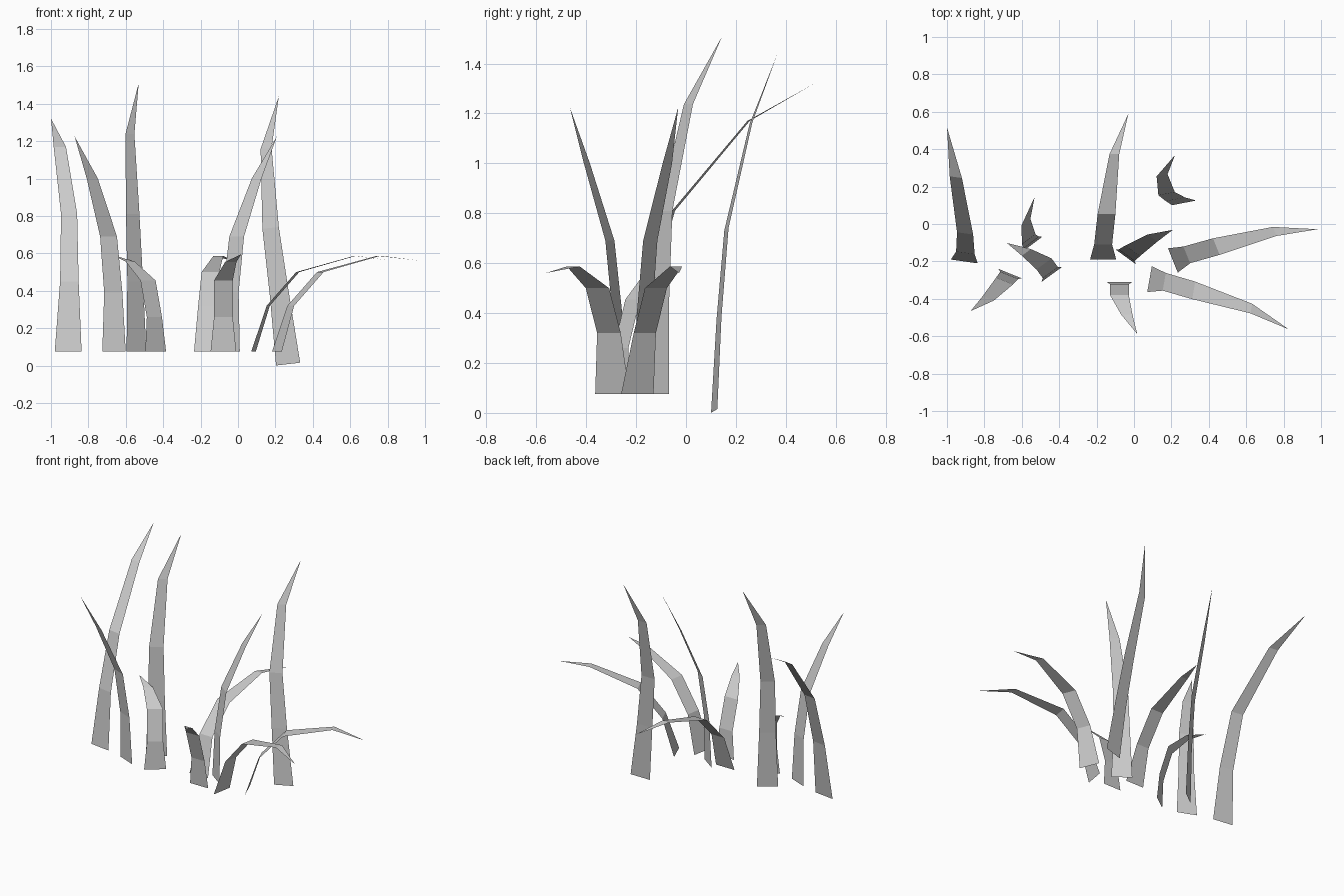
import bpy
import bmesh
from math import radians

cube = bpy.data.objects.get("Cube")
if cube:
    bpy.data.objects.remove(cube, do_unlink=True)

# One plain grey for every blade
grey = bpy.data.materials.new("plain_grey")
grey.use_nodes = True
colour = (0.6, 0.6, 0.6, 1)
grey.diffuse_color = colour
grey.node_tree.nodes["Principled BSDF"].inputs["Base Color"].default_value = colour

# Blade shapes, root to tip: forward, sideways, height, width
ARCHED = [(0, 0, 0, .14), (.08, 0, .245, .096), (.243, .018, .425, .095),
          (.563, .06, .512, .052), (.78, .135, .485, 0)]
HOOKED = [(0, 0, 0, .137), (.012, 0, .185, .1), (.07, 0, .38, .1),
          (.175, -.04, .48, .06), (.278, -.095, .52, 0)]
BENT = [(0, 0, 0, .135), (.01, 0, .315, .105), (.048, .012, .615, .097),
        (.166, .058, .925, .064), (.265, .12, 1.15, 0)]
SWEPT = [(0, 0, 0, .145), (.046, 0, .375, .1), (.149, -.016, .735, .087),
         (.44, -.107, 1.095, .066), (.695, -.19, 1.245, 0)]
TALL = [(0, 0, 0, .132), (.011, 0, .375, .105), (.033, 0, .735, .09),
        (.115, .043, 1.162, .06), (.195, .162, 1.435, 0)]


def blade(name, shape, x, y, heading, z=.075, pitch=0, lean=0):
    """Flat tapering strip that ends in a single point."""
    bm = bmesh.new()
    last = None
    for forward, side, height, width in shape:
        if width:
            row = [bm.verts.new((side + s * width / 2, forward, height)) for s in (-1, 1)]
        else:
            row = [bm.verts.new((side, forward, height))]
        if last:
            bm.faces.new(last + row[::-1])
        last = row
    mesh = bpy.data.meshes.new(name)
    bm.to_mesh(mesh)
    bm.free()
    mesh.materials.append(grey)
    obj = bpy.data.objects.new(name, mesh)
    obj.location = (x, y, z)
    obj.rotation_euler = (pitch, lean, radians(heading))
    bpy.context.collection.objects.link(obj)


# Long arching blades
blade("arched_blade_back", ARCHED, -.165, -.19, 0)
blade("arched_blade_left", ARCHED, .208, -.195, -68)
blade("arched_blade_front_left", ARCHED, .083, -.295, -100)

# Short hooked blades
blade("hooked_blade_front", HOOKED, -.078, -.31, 180)
blade("hooked_blade_right", HOOKED, -.44, -.27, 36)

# Medium bent blades
blade("bent_blade_right", BENT, -.663, -.265, 158)
blade("bent_blade_middle", BENT, -.045, -.175, -36)

# Tall blades, one of them tilted
blade("swept_blade_right", SWEPT, -.908, -.2, -8)
blade("tall_blade_right", TALL, -.543, -.108, 37)
blade("tall_blade_back", TALL, .268, .113, 11, z=.008, pitch=-.045, lean=-.113)
